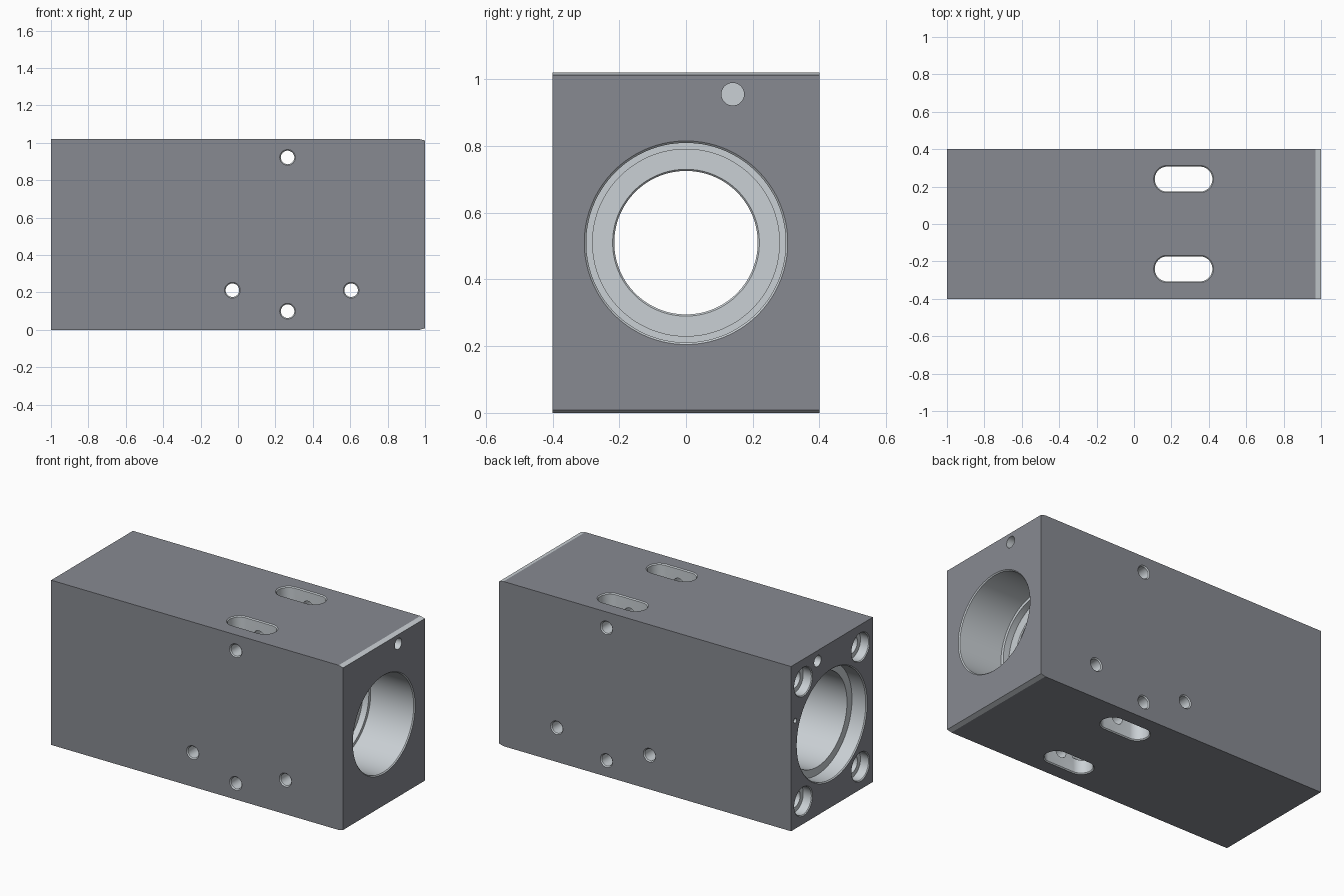
import bpy, bmesh, math

if "Cube" in bpy.data.objects:
    bpy.data.objects.remove(bpy.data.objects["Cube"])


def finish(bm, name):
    bmesh.ops.recalc_face_normals(bm, faces=bm.faces)
    mesh = bpy.data.meshes.new(name)
    bm.to_mesh(mesh)
    bm.free()
    obj = bpy.data.objects.new(name, mesh)
    bpy.context.collection.objects.link(obj)
    return obj


def cutter(axis, u, v, stations, stretch=0.0, seg=48):
    """Stepped round (or slot-shaped) tool along an axis; stations are (position, radius)."""
    bm = bmesh.new()
    rings = []
    for pos, r in stations:
        ring = []
        for i in range(seg):
            t = 2 * math.pi * (i + 0.5) / seg
            a = u + r * math.cos(t) + math.copysign(stretch, math.cos(t))
            b = v + r * math.sin(t)
            co = {'x': (pos, a, b), 'y': (a, pos, b), 'z': (a, b, pos)}[axis]
            ring.append(bm.verts.new(co))
        rings.append(ring)
    for lo, hi in zip(rings, rings[1:]):
        for i in range(seg):
            j = (i + 1) % seg
            bm.faces.new((lo[i], lo[j], hi[j], hi[i]))
    bm.faces.new(rings[0])
    bm.faces.new(rings[-1])
    obj = finish(bm, "cutter")
    obj.hide_render = True
    return obj


def through(lo, hi, r, c=0.006):
    """Through-hole stations with a small chamfer at both mouths."""
    return [(lo - 0.05, r + c), (lo, r + c), (lo + c, r), (hi - c, r), (hi, r + c), (hi + 0.05, r + c)]


def material(name, rgb):
    mat = bpy.data.materials.new(name)
    mat.diffuse_color = (*rgb, 1)
    mat.use_nodes = True
    mat.node_tree.nodes["Principled BSDF"].inputs["Base Color"].default_value = mat.diffuse_color
    return mat


# Block body: side profile with the right end chamfered, extruded in y
H = 1.02
profile = [(-1, 0), (0.97, 0), (1, 0.008), (1, H - 0.008), (0.97, H), (-1, H)]
bm = bmesh.new()
face = bm.faces.new([bm.verts.new((x, -0.4, z)) for x, z in profile])
ext = bmesh.ops.extrude_face_region(bm, geom=[face])
bmesh.ops.translate(bm, vec=(0, 0.8, 0), verts=[g for g in ext["geom"] if isinstance(g, bmesh.types.BMVert)])
block = finish(bm, "housing_block")

cutters = []

# Stepped main bore with an inner flange
cutters.append(cutter('x', 0, H / 2, [
    (-1.05, 0.345), (-1, 0.345), (-0.994, 0.339), (-0.9, 0.339), (-0.9, 0.29),
    (0.5, 0.29), (0.5, 0.22), (0.505, 0.215), (0.655, 0.215), (0.66, 0.22),
    (0.66, 0.28), (0.7, 0.28), (0.7, 0.299), (0.994, 0.299), (1, 0.305), (1.05, 0.305)], seg=96))

# Vertical slots
for y in (-0.24, 0.24):
    cutters.append(cutter('z', 0.265, y, through(0, H, 0.067), stretch=0.087))

# Cross holes from front to back
for x, z in ((0.265, 0.922), (0.265, 0.1), (-0.03, 0.212), (0.605, 0.212)):
    cutters.append(cutter('y', x, z, through(-0.4, 0.4, 0.036)))

# Counterbored screw holes on the left end, running into the slots
for y in (-0.28, 0.28):
    for z in (0.14, 0.88):
        cutters.append(cutter('x', y, z, [
            (-1.05, 0.09), (-1, 0.09), (-0.995, 0.085), (-0.94, 0.085), (-0.94, 0.055), (0.18, 0.055)]))

# Blind holes at both ends and the small pin hole
for s in (-1, 1):
    cutters.append(cutter('x', 0.14, 0.955, [(s * 1.05, 0.034), (s * 0.7, 0.034)]))
cutters.append(cutter('x', 0.36, 0.67, [(-1.05, 0.014), (-0.9, 0.014)], seg=24))

# Cut everything, then remove the tools
bpy.context.view_layer.objects.active = block
block.select_set(True)
for tool in cutters:
    mod = block.modifiers.new("cut", 'BOOLEAN')
    mod.operation = 'DIFFERENCE'
    mod.solver = 'EXACT'
    mod.object = tool
    bpy.ops.object.modifier_apply(modifier=mod.name)
    bpy.data.objects.remove(tool, do_unlink=True)

# Dark finish on the outer faces, bare metal in every machined recess and chamfer
mesh = block.data
mesh.materials.clear()
mesh.materials.append(material("dark_finish", (0.245, 0.255, 0.286)))
mesh.materials.append(material("bare_metal", (0.59, 0.63, 0.66)))
for f in mesh.polygons:
    x, y, z = f.center
    outer = max(abs(x) - 1, abs(y) - 0.4, abs(z - H / 2) - H / 2) > -1e-4
    f.material_index = 0 if outer else 1

bpy.ops.object.shade_smooth_by_angle(angle=math.radians(12))
